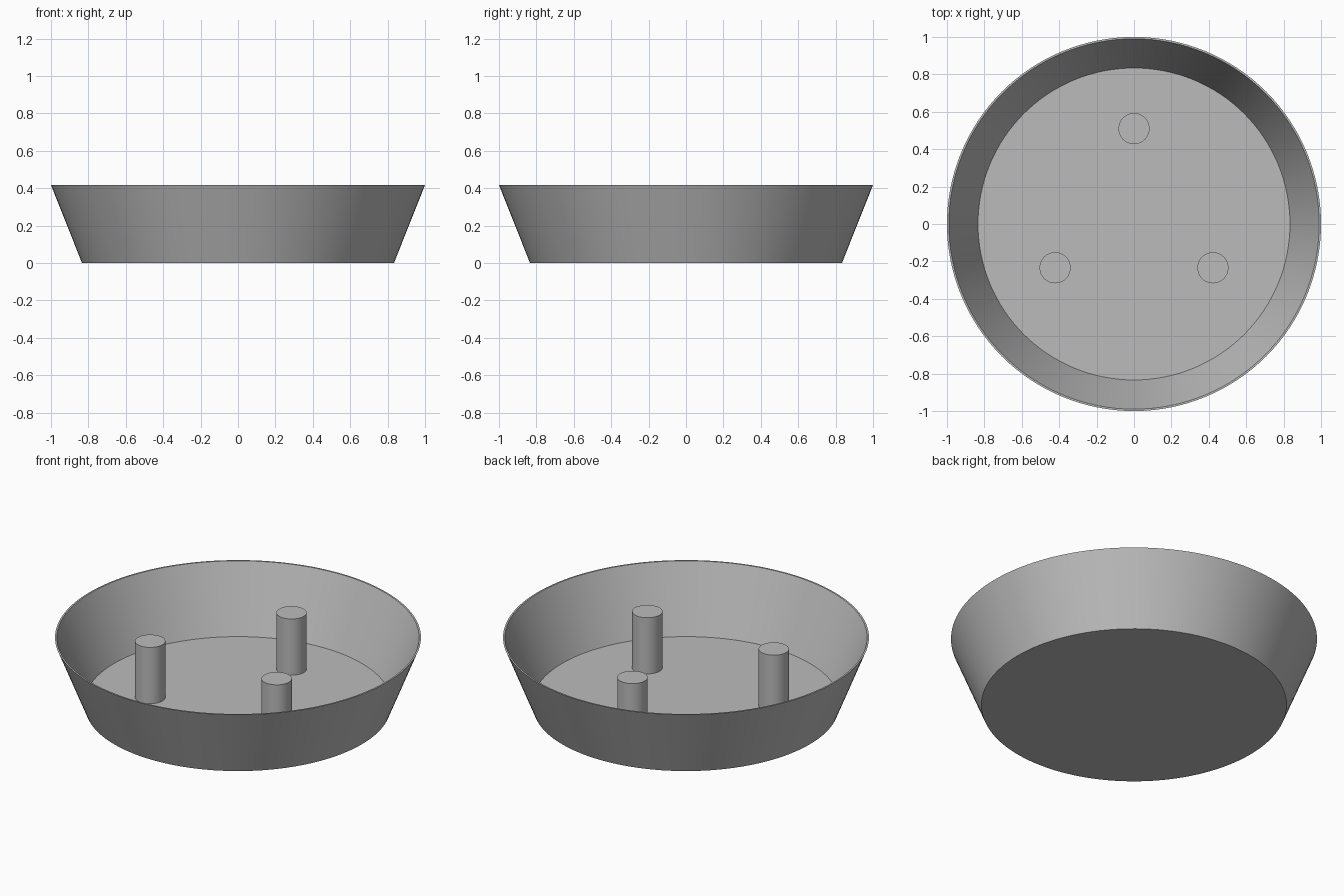
import bpy
import bmesh
import math

cube = bpy.data.objects.get("Cube")
if cube:
    bpy.data.objects.remove(cube, do_unlink=True)

HEIGHT = 0.417
FLOOR = 0.033
POST_TOP = 0.372

# Single grey finish
grey = bpy.data.materials.new("plain grey")
grey.use_nodes = True
color = (0.5, 0.5, 0.5, 1)
grey.diffuse_color = color
grey.node_tree.nodes["Principled BSDF"].inputs["Base Color"].default_value = color


def lathe(name, profile, segments, location=(0, 0, 0)):
    """Turn a (radius, z) profile around the z axis; radius 0 closes on the axis."""
    bm = bmesh.new()
    verts = [bm.verts.new((r, 0, z)) for r, z in profile]
    edges = [bm.edges.new(pair) for pair in zip(verts, verts[1:])]
    bmesh.ops.spin(bm, geom=verts + edges, cent=(0, 0, 0), axis=(0, 0, 1),
                   angle=math.tau, steps=segments, use_duplicate=False)
    bmesh.ops.remove_doubles(bm, verts=bm.verts, dist=0.0001)
    bmesh.ops.recalc_face_normals(bm, faces=bm.faces)
    mesh = bpy.data.meshes.new(name)
    bm.to_mesh(mesh)
    bm.free()
    mesh.materials.append(grey)
    obj = bpy.data.objects.new(name, mesh)
    obj.location = location
    bpy.context.collection.objects.link(obj)
    bpy.ops.object.select_all(action="DESELECT")
    obj.select_set(True)
    bpy.context.view_layer.objects.active = obj
    bpy.ops.object.shade_smooth_by_angle(angle=math.radians(30))
    return obj


# Flared dish with a thin wall and flat floor
lathe("dish", [(0, 0), (0.834, 0), (1, HEIGHT), (0.99, HEIGHT),
               (0.834, FLOOR), (0, FLOOR)], 128)

# Three upright posts standing on the floor
posts = {"back_post": (0, 0.51), "left_post": (0.422, -0.234),
         "right_post": (-0.422, -0.234)}
for name, (x, y) in posts.items():
    lathe(name, [(0, FLOOR), (0.083, FLOOR), (0.083, POST_TOP), (0, POST_TOP)],
          48, (x, y, 0))
